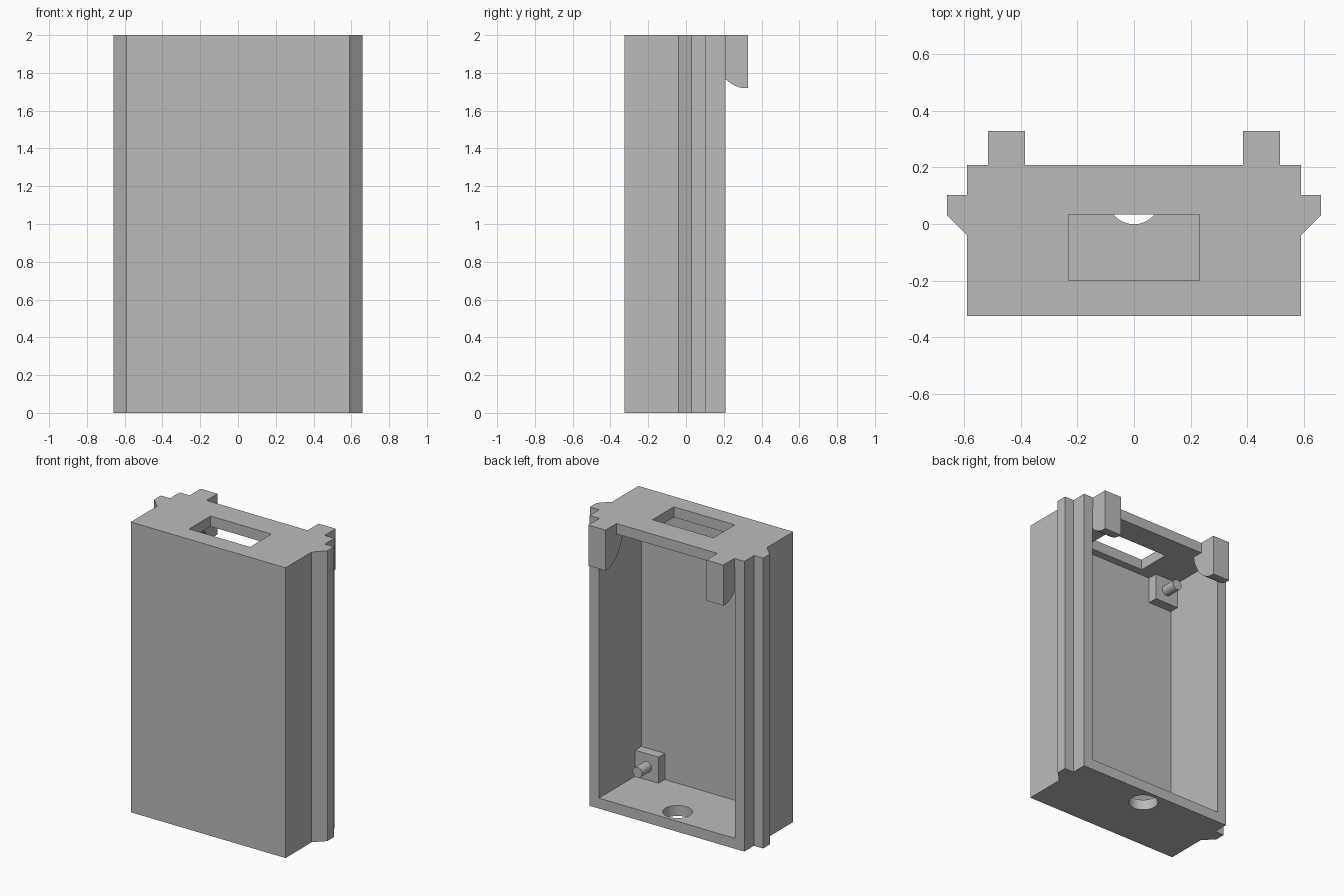
import bpy
import bmesh
import math
from mathutils import Vector, Matrix

if "Cube" in bpy.data.objects:
    bpy.data.objects.remove(bpy.data.objects["Cube"], do_unlink=True)

GREY = (0.5, 0.5, 0.5, 1.0)
plastic = bpy.data.materials.new("grey_plastic")
plastic.use_nodes = True
plastic.diffuse_color = GREY
plastic.node_tree.nodes["Principled BSDF"].inputs["Base Color"].default_value = GREY

HALF, FRONT, BACK, HEIGHT = 0.59, -0.325, 0.208, 2.0
WALL = 0.072
INNER = HALF - WALL
INNER_FRONT = FRONT + WALL


def finish(name, bm):
    bmesh.ops.recalc_face_normals(bm, faces=bm.faces)
    mesh = bpy.data.meshes.new(name)
    bm.to_mesh(mesh)
    bm.free()
    mesh.materials.append(plastic)
    obj = bpy.data.objects.new(name, mesh)
    bpy.context.collection.objects.link(obj)
    return obj


def prism(name, points, offset):
    """Extrude a closed loop of points along an offset."""
    bm = bmesh.new()
    face = bm.faces.new([bm.verts.new(p) for p in points])
    new = bmesh.ops.extrude_face_region(bm, geom=[face])["geom"]
    moved = [v for v in new if isinstance(v, bmesh.types.BMVert)]
    bmesh.ops.translate(bm, verts=moved, vec=offset)
    return finish(name, bm)


def box(name, low, high):
    (x0, y0, z0), (x1, y1, z1) = low, high
    base = [(x0, y0, z0), (x1, y0, z0), (x1, y1, z0), (x0, y1, z0)]
    return prism(name, base, (0, 0, z1 - z0))


def cylinder(name, centre, radius, depth, turn=0.0):
    bm = bmesh.new()
    place = Matrix.Translation(centre) @ Matrix.Rotation(turn, 4, 'X')
    bmesh.ops.create_cone(bm, cap_ends=True, segments=40, radius1=radius,
                          radius2=radius, depth=depth, matrix=place)
    return finish(name, bm)


def activate(obj):
    bpy.ops.object.select_all(action='DESELECT')
    obj.select_set(True)
    bpy.context.view_layer.objects.active = obj


def cut(obj, cutter):
    mod = obj.modifiers.new("cut", 'BOOLEAN')
    mod.operation = 'DIFFERENCE'
    mod.solver = 'EXACT'
    mod.object = cutter
    activate(obj)
    bpy.ops.object.modifier_apply(modifier=mod.name)
    bpy.data.objects.remove(cutter, do_unlink=True)


def smooth(obj):
    activate(obj)
    bpy.ops.object.shade_smooth_by_angle(angle=math.radians(30))


# Housing with a full-height guide rail on each side
side = [(HALF, FRONT), (HALF, -0.04), (0.66, 0.03), (0.66, 0.103),
        (HALF, 0.103), (HALF, BACK)]
outline = side + [(-x, y) for x, y in reversed(side)]
housing = prism("housing", [(x, y, 0) for x, y in outline], (0, 0, HEIGHT))

# Open back, slot in the top, round hole in the floor
cut(housing, box("cavity", (-INNER, INNER_FRONT, WALL),
                 (INNER, BACK + 0.3, HEIGHT - WALL)))
cut(housing, box("slot", (-0.232, -0.2, HEIGHT - 0.2), (0.232, 0.033, HEIGHT + 0.1)))
cut(housing, cylinder("floor_hole", (0, 0.092, 0), 0.093, 0.4))
smooth(housing)

# Rounded underside shared by both hooks
start, bend, end = Vector((0.13, HEIGHT - WALL)), Vector((0.17, 1.75)), Vector((0.295, 1.72))
STEPS = 14
curve = [start * (1 - t) ** 2 + bend * 2 * t * (1 - t) + end * t ** 2
         for t in (i / STEPS for i in range(STEPS + 1))]
hook_side = [(0.328, HEIGHT), (BACK, HEIGHT), (BACK, HEIGHT - WALL)]
hook_side += [tuple(p) for p in curve] + [(0.328, 1.72)]

# Mounting blocks fill the inner corners, each carrying a peg
BLOCK, BLOCK_BACK, PEG_TIP = 0.18, -0.185, -0.082
for sign, label in ((1, "left"), (-1, "right")):
    hook = prism(f"{label}_hook", [(sign * 0.385, y, z) for y, z in hook_side],
                 (sign * 0.13, 0, 0))
    smooth(hook)
    for level, z in (("lower", WALL), ("upper", HEIGHT - WALL - BLOCK)):
        xs = sorted((sign * INNER, sign * (INNER - BLOCK)))
        box(f"{level}_{label}_block", (xs[0], INNER_FRONT, z),
            (xs[1], BLOCK_BACK, z + BLOCK))
        middle = ((xs[0] + xs[1]) / 2, (BLOCK_BACK + PEG_TIP) / 2, z + BLOCK / 2)
        smooth(cylinder(f"{level}_{label}_peg", middle, 0.036,
                        PEG_TIP - BLOCK_BACK, math.pi / 2))
